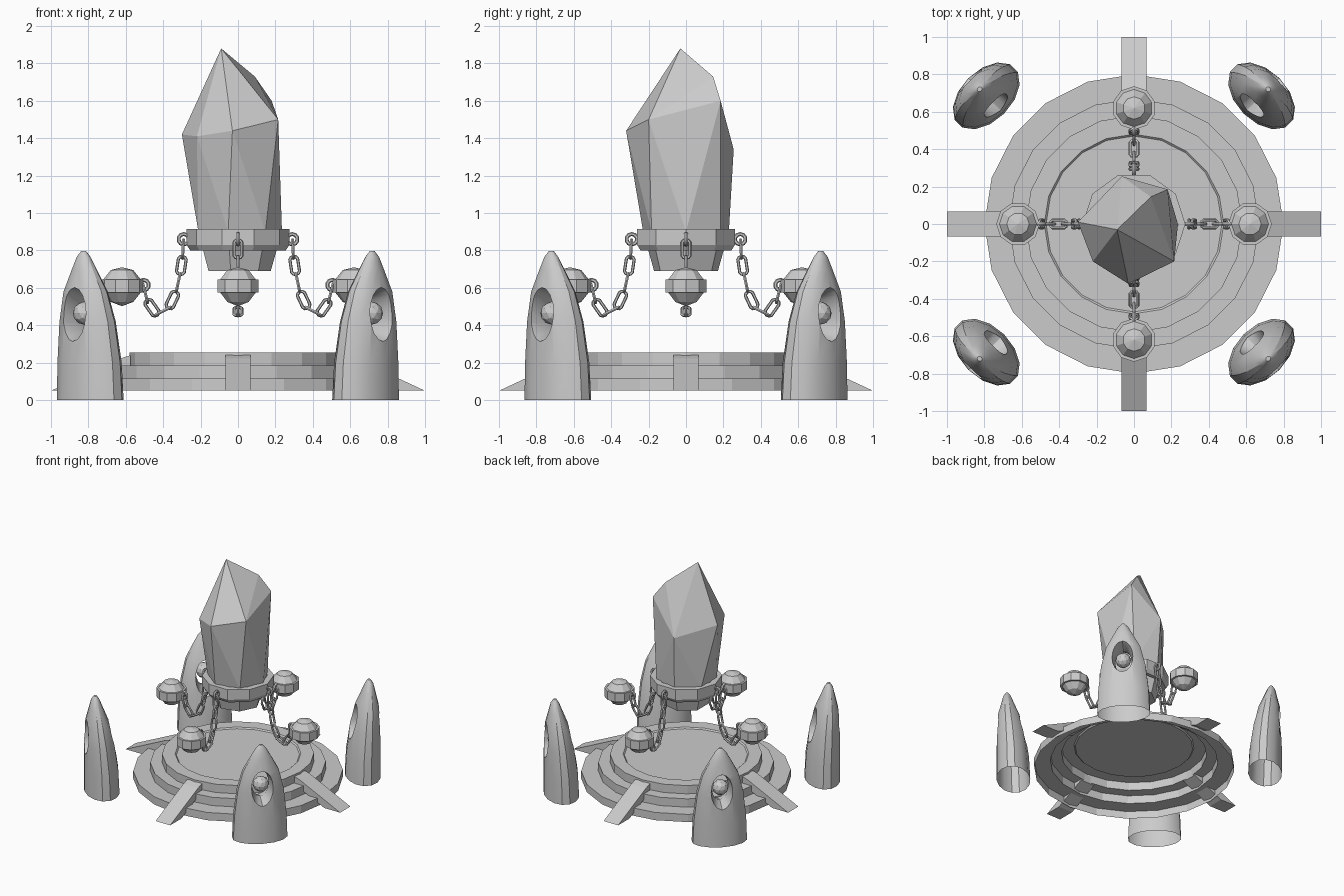
import bpy, bmesh
from math import sin, cos, pi, atan2, radians
from mathutils import Vector, Matrix

if "Cube" in bpy.data.objects:
    bpy.data.objects.remove(bpy.data.objects["Cube"])

stone = bpy.data.materials.new("grey stone")
stone.use_nodes = True
GREY = (0.6, 0.6, 0.6, 1)
stone.diffuse_color = GREY
stone.node_tree.nodes["Principled BSDF"].inputs["Base Color"].default_value = GREY


def finish(name, bm, recalc=True):
    bmesh.ops.remove_doubles(bm, verts=bm.verts, dist=0.0001)
    if recalc:
        bmesh.ops.recalc_face_normals(bm, faces=bm.faces)
    mesh = bpy.data.meshes.new(name)
    bm.to_mesh(mesh)
    bm.free()
    mesh.materials.append(stone)
    obj = bpy.data.objects.new(name, mesh)
    bpy.context.collection.objects.link(obj)
    return obj


def smooth(obj, angle):
    bpy.ops.object.select_all(action='DESELECT')
    obj.select_set(True)
    bpy.context.view_layer.objects.active = obj
    bpy.ops.object.shade_smooth_by_angle(angle=radians(angle))


def revolve(name, profile, sides, loop=False, recalc=True):
    """Spin (radius, z) points about z."""
    bm = bmesh.new()
    rows = [[bm.verts.new((r * cos(2 * pi * i / sides), r * sin(2 * pi * i / sides), z))
             for i in range(sides)] for r, z in profile]
    pairs = list(zip(rows, rows[1:])) + ([(rows[-1], rows[0])] if loop else [])
    for a, b in pairs:
        for i in range(sides):
            j = (i + 1) % sides
            bm.faces.new((a[i], b[i], b[j], a[j]))
    return finish(name, bm, recalc)


def loft(name, rings):
    """Skin rings of points and cap both ends."""
    bm = bmesh.new()
    rows = [[bm.verts.new(p) for p in ring] for ring in rings]
    for a, b in zip(rows, rows[1:]):
        for i in range(len(a)):
            j = (i + 1) % len(a)
            bm.faces.new((a[i], a[j], b[j], b[i]))
    bm.faces.new(rows[0][::-1])
    bm.faces.new(rows[-1])
    return finish(name, bm)


def around(obj, label):
    """Repeat an object on the four sides, sharing its mesh."""
    base = obj.matrix_world.copy() if obj.parent else obj.matrix_basis.copy()
    for k, side in enumerate(("left", "back", "right", "front")):
        o = obj if k == 0 else obj.copy()
        if k:
            bpy.context.collection.objects.link(o)
        o.matrix_basis = Matrix.Rotation(k * pi / 2, 4, 'Z') @ base
        o.name = side + "_" + label


# Stepped platform, hollow underneath, with a shallow sunken centre
revolve("platform", [(0, .245), (.47, .245), (.48, .255), (.58, .255), (.58, .185),
                     (.67, .185), (.67, .115), (.8, .115), (.8, .05)], 20, recalc=False)

# Ramps
side_shape = [(1, .05), (.63, .222), (.575, .24), (.575, .175), (.85, .05)]
around(loft("ramp", [[(x, y, z) for x, z in side_shape] for y in (-.068, .068)]), "ramp")

# Crystal: faceted hull
bm = bmesh.new()
points = [(-.09, -.03, 1.88), (.09, .145, 1.73), (.18, .185, 1.6), (.215, -.2, 1.5),
          (-.03, -.32, 1.44), (-.3, .01, 1.42), (-.065, .255, 1.34), (-.22, -.2, 1.41)]
for r, z, turn in ((.235, .9, 0), (.175, .69, 0)):
    points += [(r * cos(2 * pi * i / 7 + turn), r * sin(2 * pi * i / 7 + turn), z)
               for i in range(7)]
for p in points:
    bm.verts.new(p)
hull = bmesh.ops.convex_hull(bm, input=bm.verts)
bmesh.ops.delete(bm, geom=[v for v in hull["geom_interior"]
                           if isinstance(v, bmesh.types.BMVert)], context='VERTS')
finish("crystal", bm)

# Collar holding the crystal
revolve("collar", [(.255, .8), (.275, .83), (.275, .915), (.225, .915), (.225, .8)],
        10, loop=True)

# Hanging balls with a flat band
ball = revolve("ball", [(0, -.108), (.06, -.085), (.1, -.035), (.1, .035), (.06, .085),
                        (0, .1)], 10)
ball.location = (.62, 0, .61)
around(ball, "ball")
band = revolve("ball_band", [(.095, -.036), (.116, -.036), (.116, .036), (.095, .036)],
               10, loop=True)
band.location = (.62, 0, .61)
around(band, "ball_band")


# Chains
def ring_mesh(name, stretch, radius, wire):
    bm = bmesh.new()
    n, m = 10, 6
    grid = []
    for i in range(n):
        t = 2 * pi * (i + .5) / n
        row = []
        for j in range(m):
            q = radius + wire * cos(2 * pi * j / m)
            y = q * sin(t) + (stretch if sin(t) > 0 else -stretch)
            row.append(bm.verts.new((q * cos(t), y, wire * sin(2 * pi * j / m))))
        grid.append(row)
    for i in range(n):
        for j in range(m):
            a, b = grid[i], grid[(i + 1) % n]
            bm.faces.new((a[j], b[j], b[(j + 1) % m], a[(j + 1) % m]))
    obj = finish(name, bm)
    smooth(obj, 40)
    return obj


path = [Vector((x, 0, z)) for x, z in
        ((.292, .85), (.296, .765), (.31, .675), (.33, .58), (.372, .49),
         (.435, .458), (.485, .53), (.505, .61))]
for k, (a, b) in enumerate(zip(path, path[1:])):
    link = ring_mesh("chain_link", .027, .022, .009)
    along = (b - a).normalized()
    flat = Vector((0, 1, 0))
    normal = flat if k % 2 else along.cross(flat)
    basis = Matrix((along.cross(normal), along, normal)).transposed().to_4x4()
    link.matrix_basis = Matrix.Translation((a + b) / 2) @ basis
    around(link, "chain_link_%d" % (k + 1))
for label, x, z in (("collar_ring", .29, .86), ("ball_ring", .505, .615)):
    ring = ring_mesh(label, 0, .028, .011)
    ring.matrix_basis = Matrix.Translation((x, 0, z)) @ Matrix.Rotation(pi / 2, 4, 'X')
    around(ring, label)


# Leaning corner pillars, each pierced by an oval eye with a small orb inside
def ellipse(n):
    return [(cos(2 * pi * i / n), sin(2 * pi * i / n)) for i in range(n)]


sections = [(0, .215, .135, 0), (.2, .207, .13, .005), (.42, .182, .113, .02),
            (.58, .142, .09, .035), (.7, .078, .052, .045), (.765, .042, .032, .05),
            (.797, .014, .012, .05)]
for sx, sy in ((1, 1), (-1, 1), (-1, -1), (1, -1)):
    place = "%s_%s_" % ("front" if sy < 0 else "back", "left" if sx > 0 else "right")
    spot = (Matrix.Translation((.682 if sx > 0 else -.79, sy * .685, 0))
            @ Matrix.Rotation(atan2(sy, sx), 4, 'Z'))
    pillar = loft(place + "pillar", [[(lean + b * c, a * s, z) for c, s in ellipse(14)]
                                     for z, a, b, lean in sections])
    cutter = loft("eye_cutter", [[(.02 + t, .074 * k * c, .46 + .125 * k * s)
                                  for c, s in ellipse(16)]
                                 for t, k in ((-.22, 1.45), (0, .88), (.22, 1.45))])
    cut = pillar.modifiers.new("eye", 'BOOLEAN')
    cut.object = cutter
    cut.operation = 'DIFFERENCE'
    cut.solver = 'EXACT'
    bpy.context.view_layer.objects.active = pillar
    bpy.ops.object.modifier_apply(modifier="eye")
    bpy.data.objects.remove(cutter)
    # Open base
    bm = bmesh.new()
    bm.from_mesh(pillar.data)
    bmesh.ops.delete(bm, geom=[f for f in bm.faces if f.calc_center_median().z < .001],
                     context='FACES')
    bm.to_mesh(pillar.data)
    bm.free()
    smooth(pillar, 30)
    pillar.matrix_basis = spot
    bm = bmesh.new()
    bmesh.ops.create_icosphere(bm, subdivisions=2, radius=.062)
    orb = finish(place + "orb", bm)
    orb.matrix_basis = spot @ Matrix.Translation((.045, 0, .465))
